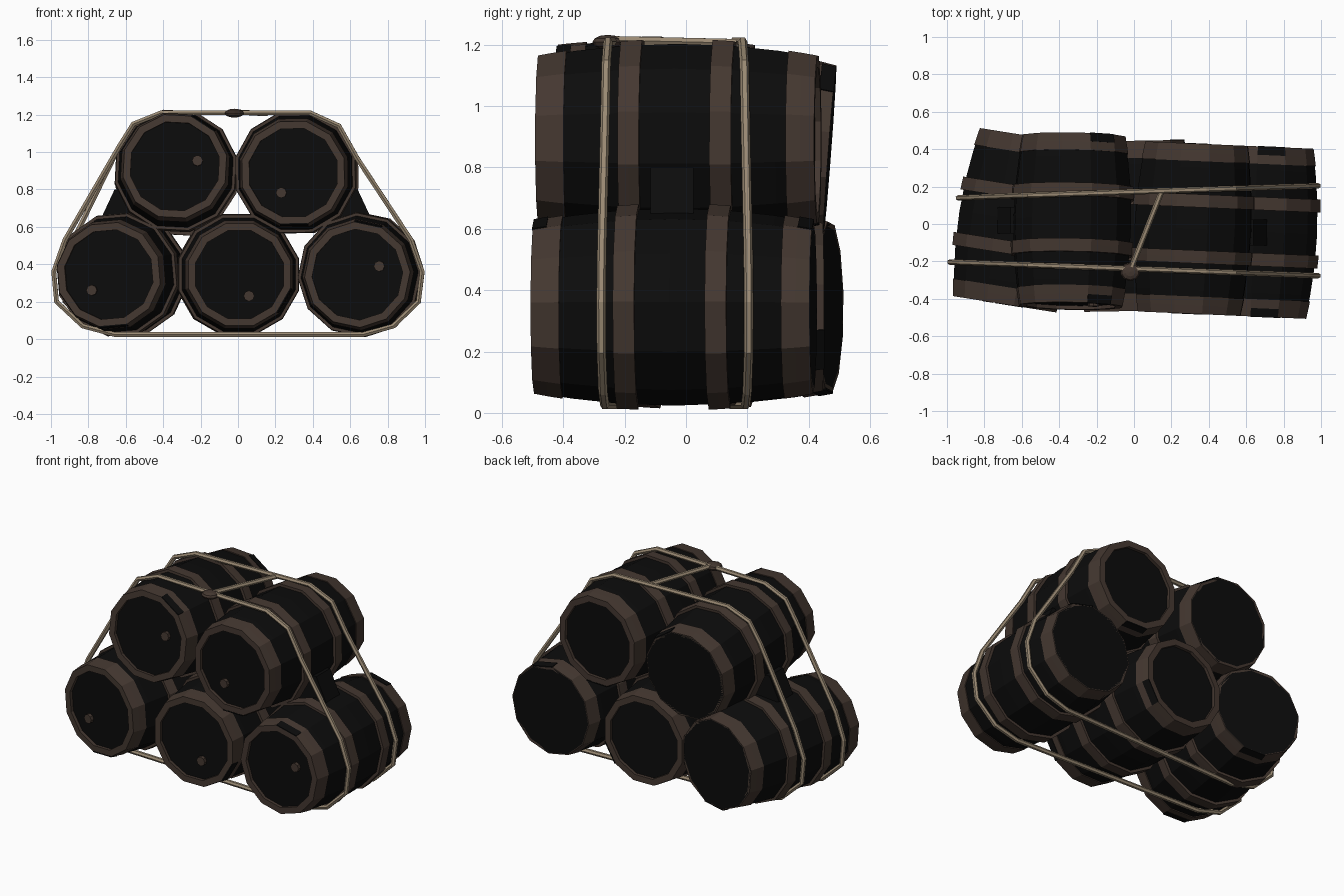
import bpy, bmesh, math
from mathutils import Matrix, Vector

if "Cube" in bpy.data.objects:
    bpy.data.objects.remove(bpy.data.objects["Cube"])

SIDES = 12


def material(name, rgb):
    m = bpy.data.materials.new(name)
    m.diffuse_color = (*rgb, 1)
    m.use_nodes = True
    m.node_tree.nodes["Principled BSDF"].inputs["Base Color"].default_value = m.diffuse_color
    return m


BLACK = material("tarred black wood", (0.0035, 0.0035, 0.0035))
BROWN = material("dark brown hoop", (0.058, 0.039, 0.030))
ROPE = material("tan rope", (0.32, 0.25, 0.17))


def finish(name, bm, mats, matrix=None):
    bmesh.ops.recalc_face_normals(bm, faces=bm.faces)
    me = bpy.data.meshes.new(name)
    bm.to_mesh(me)
    bm.free()
    for m in mats:
        me.materials.append(m)
    ob = bpy.data.objects.new(name, me)
    bpy.context.collection.objects.link(ob)
    if matrix:
        ob.matrix_world = matrix
    return ob


def lathe(name, profile, roll, matrix, mats, brown_segments=(), closed=False,
          first=0, count=SIDES):
    """Spin (y, radius) points round the local y axis."""
    bm = bmesh.new()
    full = count == SIDES
    rings = []
    for k in range(count if full else count + 1):
        a = math.radians(roll + (first + k) * 360 / SIDES)
        rings.append([bm.verts.new((r * math.cos(a), y, r * math.sin(a)))
                      for y, r in profile])
    n = len(profile)
    for k in range(count):
        a, b = rings[k], rings[(k + 1) % len(rings)]
        for j in range(n if closed else n - 1):
            j2 = (j + 1) % n
            f = bm.faces.new((a[j], a[j2], b[j2], b[j]))
            f.material_index = 1 if j in brown_segments else 0
    if full and not closed:
        bm.faces.new([r[0] for r in rings])
        bm.faces.new([r[-1] for r in rings])
    elif not full:
        bm.faces.new(rings[0])
        bm.faces.new(rings[-1])
    return finish(name, bm, mats, matrix)


def radius(y):
    """Stave bulge: 0.322 in the middle, 0.278 at the ends."""
    return 0.322 - 0.044 * (abs(y) / 0.455) ** 2


def band(y0, y1, out, inner=0.012):
    ys = (y0, (y0 + y1) / 2, y1)
    return ([(y, radius(y) + out) for y in ys]
            + [(y, radius(y) - inner) for y in reversed(ys)])


def barrel(label, loc, yaw, pitch, roll, bung, back_rim):
    mat = (Matrix.Translation(loc) @ Matrix.Rotation(math.radians(yaw), 4, 'Z')
           @ Matrix.Rotation(math.radians(pitch), 4, 'X'))
    # staves with recessed heads
    L, R, D = 0.455, 0.243, 0.02
    body = [(-L + D, R), (-L, R), (-L, radius(L))]
    body += [(y, radius(y)) for y in (-0.33, -0.18, 0, 0.18, 0.33)]
    body += [(L, radius(L))]
    brown = [0, 1]
    if back_rim:
        brown += [len(body) - 1, len(body)]
        body += [(L, R), (L - D, R)]
    lathe(label + "_barrel", body, roll, mat, (BLACK, BROWN), brown)
    # four hoops
    for i, (y0, y1, out) in enumerate(((-0.455, -0.362, 0.005), (-0.185, -0.115, 0.016),
                                       (0.115, 0.185, 0.016), (0.362, 0.455, 0.005))):
        lathe(f"{label}_hoop_{i + 1}", band(y0, y1, out), roll, mat, (BROWN,), closed=True)
    # dark hoop joints beside each end
    seg = int(((bung + 43 - roll) % 360) // 30)
    for side, (y0, y1) in (("front", (-0.457, -0.41)), ("back", (0.41, 0.457))):
        lathe(f"{label}_{side}_hoop_joint", band(y0, y1, 0.009, -0.002), roll, mat,
              (BLACK,), closed=True, first=seg, count=1)
    # bung on the front head
    a = math.radians(bung)
    bm = bmesh.new()
    bmesh.ops.create_cone(bm, cap_ends=True, segments=8, radius1=0.029, radius2=0.029,
                          depth=0.03,
                          matrix=Matrix.Translation((0.125 * math.cos(a), -0.442,
                                                     0.125 * math.sin(a)))
                          @ Matrix.Rotation(math.pi / 2, 4, 'X'))
    finish(label + "_bung", bm, (BROWN,), mat)


barrel("lower_left", (-0.62, 0.02, 0.345), -9, 0, 20, 222, False)
barrel("lower_middle", (0.0, -0.01, 0.345), 1, 0, 15, 294, True)
barrel("lower_right", (0.658, -0.04, 0.345), -2.5, 0, 3, 21, False)
barrel("upper_left", (-0.33, 0.015, 0.89), -1, -4.3, 12, 14, False)
barrel("upper_right", (0.315, -0.025, 0.89), -2.5, 0, 16, 239, True)


# wedges between the rows
def wedge(name, pts, y0, y1):
    bm = bmesh.new()
    a = [bm.verts.new((x, y0, z)) for x, z in pts]
    b = [bm.verts.new((x, y1, z)) for x, z in pts]
    bm.faces.new(a)
    bm.faces.new(b)
    for i in range(len(pts)):
        j = (i + 1) % len(pts)
        bm.faces.new((a[i], a[j], b[j], b[i]))
    finish(name, bm, (BLACK,))


wedge("left_wedge", [(-0.73, 0.65), (-0.66, 0.8), (-0.58, 0.8), (-0.5, 0.6)], -0.05, 0.09)
wedge("right_wedge", [(0.71, 0.65), (0.64, 0.8), (0.57, 0.8), (0.5, 0.6)], -0.115, 0.025)


# ropes
def rope(name, pts, cyclic):
    cu = bpy.data.curves.new(name, 'CURVE')
    cu.dimensions = '3D'
    cu.bevel_depth = 0.015
    cu.bevel_resolution = 1
    cu.use_fill_caps = True
    sp = cu.splines.new('POLY')
    sp.points.add(len(pts) - 1)
    for p, c in zip(sp.points, pts):
        p.co = (*c, 1)
    sp.use_cyclic_u = cyclic
    sp.use_smooth = False
    tmp = bpy.data.objects.new(name + "_path", cu)
    bpy.context.collection.objects.link(tmp)
    bpy.context.view_layer.update()
    dg = bpy.context.evaluated_depsgraph_get()
    me = bpy.data.meshes.new_from_object(tmp.evaluated_get(dg))
    bpy.data.objects.remove(tmp)
    me.materials.clear()
    me.materials.append(ROPE)
    ob = bpy.data.objects.new(name, me)
    bpy.context.collection.objects.link(ob)


loop = [(-0.985, 0.36), (-0.925, 0.53), (-0.635, 1.03), (-0.56, 1.15), (-0.41, 1.21),
        (0.385, 1.21), (0.54, 1.14), (0.635, 0.97), (0.925, 0.53), (0.985, 0.36),
        (0.965, 0.2), (0.83, 0.07), (0.67, 0.025), (-0.66, 0.025), (-0.83, 0.07), (-0.97, 0.2)]
rope("front_rope", [(x, -0.24 - 0.037 * x, z) for x, z in loop], True)
rope("back_rope", [(x + (0.045 if x < -0.65 else 0), 0.172 + 0.033 * x, z)
                   for x, z in loop], True)
rope("cross_rope", [(0.15, 0.18, 1.205), (-0.02, -0.25, 1.215)], False)

# knot where the cross rope meets the front rope
bm = bmesh.new()
bmesh.ops.create_uvsphere(bm, u_segments=10, v_segments=6, radius=1,
                          matrix=Matrix.Translation((-0.02, -0.255, 1.208))
                          @ Matrix.Diagonal((0.054, 0.05, 0.024, 1)))
finish("rope_knot", bm, (BROWN,))
